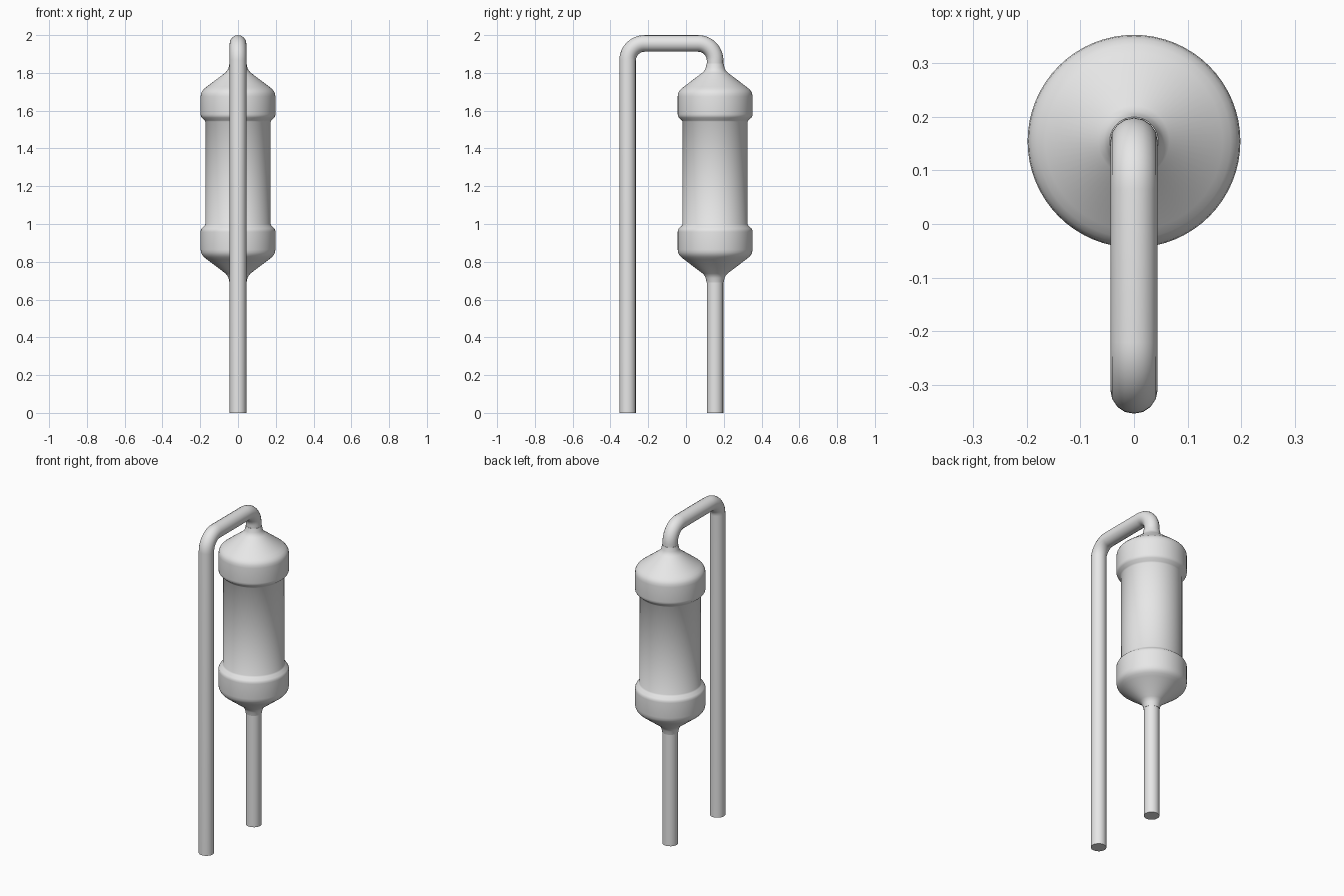
import bpy, bmesh
from math import sin, cos, pi, radians
from mathutils import Matrix, Vector

if "Cube" in bpy.data.objects:
    bpy.data.objects.remove(bpy.data.objects["Cube"])

BODY_Y, WIRE_Y = 0.154, -0.309
WIRE_R, BEND_R, TOP_Z = 0.044, 0.09, 1.956
MID_Z = 1.27

grey = bpy.data.materials.new("plain grey")
grey.use_nodes = True
colour = (0.8, 0.8, 0.8, 1)
grey.diffuse_color = colour
grey.node_tree.nodes["Principled BSDF"].inputs["Base Color"].default_value = colour


def finish(obj, angle):
    """Apply the material and smooth shading."""
    obj.data.materials.clear()
    obj.data.materials.append(grey)
    bpy.ops.object.select_all(action="DESELECT")
    obj.select_set(True)
    bpy.context.view_layer.objects.active = obj
    if obj.type == "CURVE":
        bpy.ops.object.convert(target="MESH")
    bpy.ops.object.shade_smooth_by_angle(angle=radians(angle))


def lathe(name, profile, y, sides=64):
    """Spin a (radius, height) profile around a vertical axis."""
    bm = bmesh.new()
    verts = [bm.verts.new((r, 0, z)) for r, z in profile]
    edges = [bm.edges.new(pair) for pair in zip(verts, verts[1:])]
    bmesh.ops.spin(bm, geom=verts + edges, axis=(0, 0, 1), cent=(0, 0, 0),
                   steps=sides, angle=2 * pi, use_duplicate=False)
    bmesh.ops.remove_doubles(bm, verts=bm.verts, dist=0.0001)
    bmesh.ops.recalc_face_normals(bm, faces=bm.faces)
    mesh = bpy.data.meshes.new(name)
    bm.to_mesh(mesh)
    bm.free()
    obj = bpy.data.objects.new(name, mesh)
    obj.location.y = y
    bpy.context.collection.objects.link(obj)
    finish(obj, 40)


def wire(name, points):
    """Round wire with closed ends along a path in the YZ plane."""
    curve = bpy.data.curves.new(name, "CURVE")
    curve.dimensions = "3D"
    curve.bevel_depth = WIRE_R
    curve.bevel_resolution = 6
    curve.use_fill_caps = True
    spline = curve.splines.new("POLY")
    spline.points.add(len(points) - 1)
    for point, (y, z) in zip(spline.points, points):
        point.co = (0, y, z, 1)
    obj = bpy.data.objects.new(name, curve)
    bpy.context.collection.objects.link(obj)
    finish(obj, 40)


def bend(y, z, start, steps=12):
    """Quarter turn, clockwise from the start angle."""
    angles = [start - pi / 2 * i / steps for i in range(steps + 1)]
    return [(y + BEND_R * cos(a), z + BEND_R * sin(a)) for a in angles]


# Body: upper half profile (waist, end cap, cone, neck), mirrored below the middle
half = [(0.172, 0.272), (0.177, 0.279), (0.192, 0.293), (0.197, 0.302),
        (0.198, 0.312), (0.198, 0.405), (0.196, 0.421), (0.190, 0.434),
        (0.180, 0.445), (0.165, 0.457), (0.066, 0.532), (0.056, 0.543),
        (0.050, 0.556), (0.045, 0.580), (0.0, 0.580)]
profile = [(r, MID_Z - h) for r, h in reversed(half)] + [(r, MID_Z + h) for r, h in half]
lathe("resistor_body", profile, BODY_Y)

# Leads: a straight one below, and one folded over the top down to the base
wire("straight_lead", [(BODY_Y, 0), (BODY_Y, MID_Z - 0.5)])
corner_z = TOP_Z - BEND_R
wire("folded_lead", [(WIRE_Y, 0)]
     + bend(WIRE_Y + BEND_R, corner_z, pi)
     + bend(BODY_Y - BEND_R, corner_z, pi / 2)
     + [(BODY_Y, MID_Z + 0.5)])
